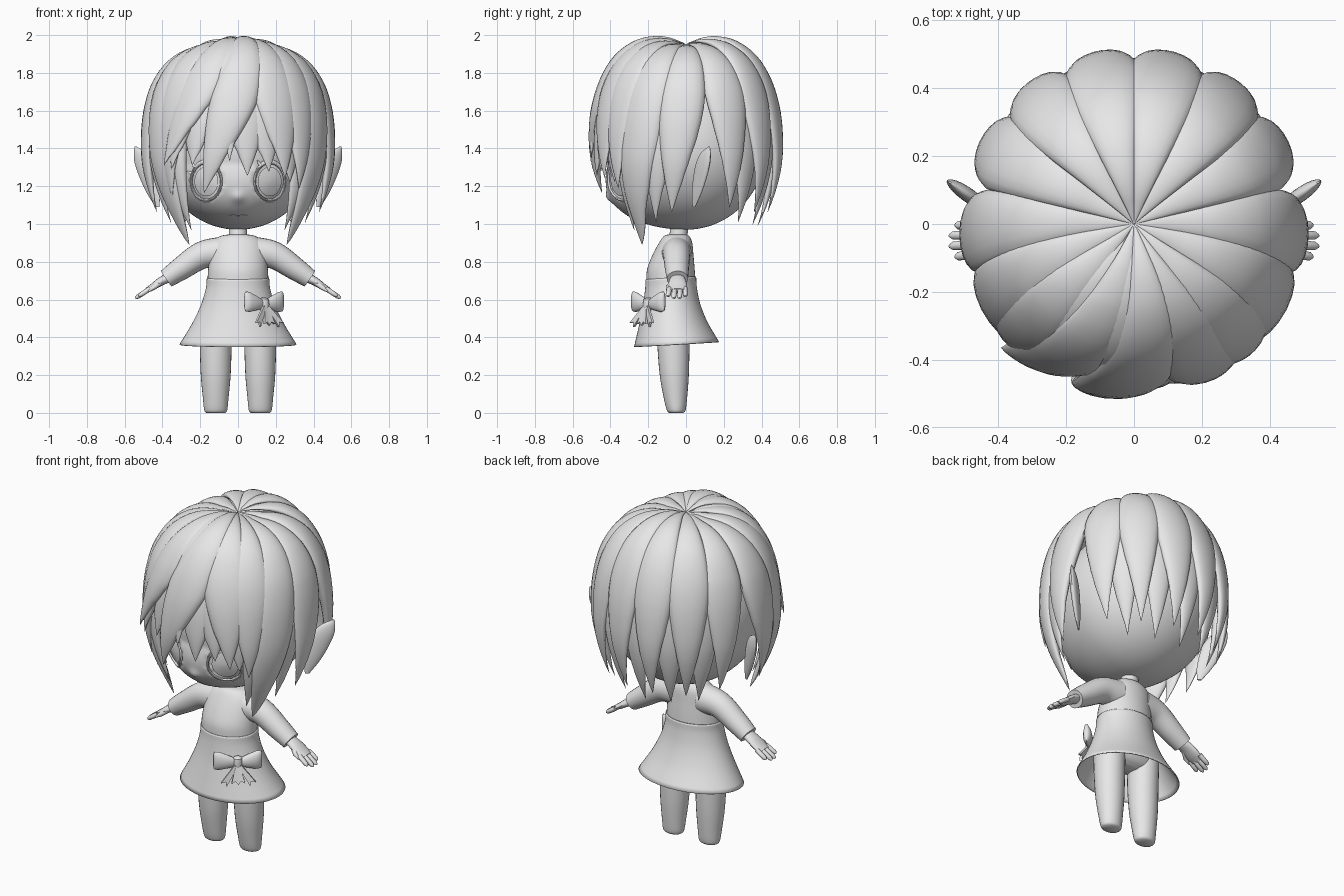
import bpy, bmesh, math
from mathutils import Vector

if "Cube" in bpy.data.objects:
    bpy.data.objects.remove(bpy.data.objects["Cube"], do_unlink=True)

clay = bpy.data.materials.new("plain_grey")
clay.use_nodes = True
GREY = (0.8, 0.8, 0.8, 1)
clay.diffuse_color = GREY
clay.node_tree.nodes["Principled BSDF"].inputs["Base Color"].default_value = GREY
parts = []


def finish(name, bm):
    bmesh.ops.recalc_face_normals(bm, faces=bm.faces)
    mesh = bpy.data.meshes.new(name)
    bm.to_mesh(mesh)
    bm.free()
    mesh.materials.append(clay)
    ob = bpy.data.objects.new(name, mesh)
    bpy.context.scene.collection.objects.link(ob)
    parts.append(ob)
    return ob


def loft(name, rings, cap_start=True, cap_end=True):
    """Skin a list of closed rings."""
    bm = bmesh.new()
    rows = [[bm.verts.new(p) for p in ring] for ring in rings]
    n = len(rows[0])
    for a, b in zip(rows, rows[1:]):
        for i in range(n):
            j = (i + 1) % n
            bm.faces.new((a[i], a[j], b[j], b[i]))
    if cap_start:
        bm.faces.new(rows[0])
    if cap_end:
        bm.faces.new(rows[-1])
    return finish(name, bm)


def oval(c, u, v, n=20):
    return [c + u * math.cos(k * math.tau / n) + v * math.sin(k * math.tau / n) for k in range(n)]


def column(name, rows, cx=0, lean=0, n=40, **caps):
    """Stack of flat ovals given as (z, y centre, x radius, y radius)."""
    return loft(name, [oval(Vector((cx, cy, z)), Vector((rx, 0, 0)), Vector((0, ry, lean * ry)), n)
                       for z, cy, rx, ry in rows], **caps)


def sweep(name, pts, radii, n=16, ref=(0, 1, 0)):
    """Oval tube along a path; each radius is a pair (across, along ref)."""
    pts = [Vector(p) for p in pts]
    rings = []
    for i, (p, r) in enumerate(zip(pts, radii)):
        t = (pts[min(i + 1, len(pts) - 1)] - pts[max(i - 1, 0)]).normalized()
        side = t.cross(Vector(ref)).normalized()
        rings.append(oval(p, side * r[0], side.cross(t) * r[1], n))
    return loft(name, rings)


def spline(pts, steps):
    """Catmull-Rom curve through the points."""
    p = [Vector(q) for q in pts]
    p = [2 * p[0] - p[1]] + p + [2 * p[-1] - p[-2]]
    out = []
    for a, b, c, d in zip(p, p[1:], p[2:], p[3:]):
        for k in range(steps):
            t = k / steps
            out.append(0.5 * (2 * b + (c - a) * t + (2 * a - 5 * b + 4 * c - d) * t * t
                              + (3 * b - a - 3 * c + d) * t ** 3))
    return out + [p[-2]]


# Head: a ball with a fuller lower face, small nose and sunken eye sockets
HR, HZ, HH = 0.42, 1.4, 0.43
EX, EZ, EW, EH = 0.168, 1.225, 0.08, 0.1


def fullness(z):
    return 1 + 0.4 * max(0, (1.32 - z) / 0.35)


def nose(x, z):
    return 0.018 * math.exp(-(x / 0.03) ** 2 - ((z - 1.14) / 0.03) ** 2)


def face(x, z, out=0):
    d = max(0, 1 - (x / HR) ** 2 - ((z - HZ) / HH) ** 2)
    return Vector((x, -HR * math.sqrt(d) * fullness(z) - nose(x, z) - out, z))


bm = bmesh.new()
bmesh.ops.create_uvsphere(bm, u_segments=128, v_segments=96, radius=1)
for v in bm.verts:
    x, y, z = v.co.x * HR, v.co.y * HR, HZ + v.co.z * HH
    if y < 0:
        y = y * fullness(z) - (nose(x, z) if y < -0.1 else 0)
        if ((abs(x) - EX) / EW) ** 2 + ((z - EZ) / EH) ** 2 < 1:
            y += 0.02
    v.co = (x, y, z)
finish("head", bm)

for s, side in ((1, "left"), (-1, "right")):
    # Eye rim, iris and lashes
    def eye(k, a, out):
        return face(s * (EX + k * EW * math.cos(a)), EZ + k * EH * math.sin(a), out)
    turn = [i * math.tau / 32 for i in range(33)]
    sweep(side + "_eye_rim", [eye(1, a, -0.003) for a in turn], [(0.007, 0.007)] * 33, 8)
    loft(side + "_iris", [[eye(k, a, -0.01) for a in turn[:-1]] for k in (0.78, 0.4, 0.05)],
         cap_start=False)
    arc = [math.radians(25 + 13 * i) for i in range(11)]
    sweep(side + "_upper_lash", [eye(1.05, a, 0.002) for a in arc],
          [(0.002 + 0.01 * math.sin(math.pi * i / 10), 0.008) for i in range(11)], 8)
    for a in (0.4, 0.8, 2.2):
        sweep(side + "_lash_tip", [eye(k, a, 0.006) for k in (1.05, 1.25, 1.45)],
              [(0.009, 0.006), (0.006, 0.005), (0.001, 0.001)], 8)

    # Pointed ear, wider towards the top and angled backwards
    out = Vector((s, 0.7, 0)).normalized()
    thin = Vector((0.7 * s, -1, 0)).normalized()
    rows = spline([(1.09, 0.02, 0.012), (1.16, 0.045, 0.04), (1.24, 0.075, 0.056),
                   (1.32, 0.105, 0.06), (1.375, 0.13, 0.042), (1.41, 0.162, 0.006)], 4)
    loft(side + "_ear", [oval(Vector((s * 0.41, 0.03, z)) + out * k, out * h, thin * h * 0.35)
                         for z, k, h in rows])

    # Sleeve, hand, fingers
    path = spline([(s * 0.08, -0.05, 0.85), (s * 0.19, -0.05, 0.835),
                   (s * 0.3, -0.048, 0.765), (s * 0.38, -0.045, 0.71)], 5)
    sweep(side + "_sleeve", path, [(0.084 - 0.034 * i / 15, 0.08 - 0.024 * i / 15) for i in range(16)], 24)
    sweep(side + "_hand", spline([(s * 0.36, -0.045, 0.72), (s * 0.41, -0.045, 0.695),
                                  (s * 0.45, -0.045, 0.668), (s * 0.485, -0.045, 0.647)], 3),
          [(0.027 - 0.0015 * i, 0.034 + 0.016 * math.sin(i / 9 * 2.6)) for i in range(10)])
    for i in range(4):
        y, reach = -0.045 + 0.028 * (i - 1.5), (0.055, 0.07, 0.07, 0.055)[i]
        sweep(side + "_finger", [(s * (0.465 + reach * k), y * (1 + 0.1 * k), 0.658 - reach * k * 0.65)
                                 for k in (0, 0.5, 0.95, 1.12)],
              [(0.013, 0.014), (0.013, 0.014), (0.012, 0.013), (0.005, 0.005)], 10)
    sweep(side + "_thumb", [(s * 0.41, -0.07, 0.69), (s * 0.445, -0.095, 0.665), (s * 0.475, -0.1, 0.642)],
          [(0.014, 0.014), (0.013, 0.013), (0.004, 0.004)], 10, (0, 0, 1))

    # Leg tapering to a small foot
    column(side + "_leg", spline([(0.5, -0.065, 0.085, 0.09), (0.35, -0.066, 0.084, 0.085),
                                  (0.2, -0.062, 0.079, 0.077), (0.08, -0.056, 0.068, 0.062),
                                  (0.015, -0.052, 0.061, 0.05), (0, -0.052, 0.05, 0.038)], 4), s * 0.118, n=28)

# Mouth
sweep("mouth", [face(0.01 * i, 1.045 + 0.0002 * i * i, -0.001) for i in range(-5, 6)],
      [(0.003, 0.003)] * 11, 6)

# Neck, top, hips and flared skirt
column("neck", [(0.9, -0.045, 0.05, 0.05), (1.02, -0.03, 0.045, 0.045)])
column("top", spline([(0.945, -0.048, 0.05, 0.048), (0.935, -0.05, 0.095, 0.068), (0.9, -0.055, 0.135, 0.088),
                      (0.83, -0.07, 0.15, 0.11), (0.76, -0.08, 0.158, 0.126), (0.69, -0.08, 0.162, 0.13)], 5))
column("hips", spline([(0.68, -0.08, 0.15, 0.12), (0.52, -0.066, 0.195, 0.1), (0.45, -0.066, 0.19, 0.08),
                       (0.42, -0.066, 0.1, 0.04)], 4))
skirt = column("skirt", spline([(0.715, -0.08, 0.165, 0.134), (0.66, -0.08, 0.17, 0.137),
                                (0.57, -0.077, 0.197, 0.152), (0.47, -0.068, 0.245, 0.182),
                                (0.363, -0.05, 0.31, 0.225)], 5), lean=0.06, n=56, cap_start=False, cap_end=False)
solid = skirt.modifiers.new("cloth", "SOLIDIFY")
solid.thickness = 0.006

# Bow on the hip, built in its own tilted frame
BU, BN = Vector((0.77, 0.64, 0)), Vector((0.64, -0.77, 0))
BW, UP = Vector((0.138, -0.2, 0.575)), Vector((0, 0, 1))
loft("bow_knot", [oval(BW + UP * h, BU * r, BN * r) for h, r in
                  ((-0.036, 0.01), (-0.028, 0.024), (0, 0.028), (0.028, 0.024), (0.036, 0.01))])
for s in (-1, 1):
    loft("bow_loop", [oval(BW + BU * s * u + UP * 0.012 * u / 0.1, UP * h, BN * d) for u, h, d in
                      ((0.01, 0.022, 0.014), (0.05, 0.037, 0.024), (0.1, 0.053, 0.024),
                       (0.125, 0.053, 0.016), (0.132, 0.044, 0.005))])
    for slant, length in ((0.72, 0.14), (0.17, 0.115)):
        bm = bmesh.new()
        axis = (BU * s * slant - UP + BN * 0.3).normalized()
        wide = axis.cross(BN).normalized()
        shape = ((0, -0.008), (length, -0.019), (length * 0.85, 0), (length, 0.019), (0, 0.008))
        f = bm.faces.new([bm.verts.new(BW + BN * 0.004 + axis * a + wide * w) for a, w in shape])
        ext = bmesh.ops.extrude_face_region(bm, geom=[f])
        bmesh.ops.translate(bm, vec=BN * 0.014, verts=[g for g in ext["geom"] if isinstance(g, bmesh.types.BMVert)])
        finish("bow_tail", bm)

# Hair: petal locks that follow one meridian from the crown to a pointed tip
MERIDIAN = spline([(0, 1.95), (0.12, 1.99), (0.25, 1.975), (0.365, 1.9), (0.445, 1.78), (0.495, 1.63),
                   (0.515, 1.47), (0.508, 1.3), (0.46, 1.12), (0.38, 0.95), (0.33, 0.86)], 16)


def lock(name, start, end, tip, width=0.118, scale=1.0, flare=0.0, taper=0.52):
    line = [p for p in MERIDIAN if p.y >= tip]
    steps = 30
    rings = []
    for i in range(steps + 1):
        t = i / steps
        k = min(len(line) - 1, round(t * (len(line) - 1)))
        p = line[k]
        d = (line[min(k + 1, len(line) - 1)] - line[max(k - 1, 0)]).normalized()
        a = math.radians(start + (end - start) * t ** 1.7)
        radial, across = Vector((math.sin(a), -math.cos(a), 0)), Vector((math.cos(a), math.sin(a), 0))
        normal = radial * -d.y + UP * d.x
        q = max(0, (t - taper) / (1 - taper))
        grow = min(1, p.x / 0.48) * (1 - q ** 1.6) + 0.008
        h = 0.05 * grow
        r = p.x * scale * (1 + flare * t ** 5)
        # The crown is a little lower towards the sides
        dip = 0.045 * math.sin(a) ** 2 * max(0, p.y - 1.7) / 0.3 * min(1, p.x / 0.12)
        c = radial * r + UP * (1.45 + (p.y - 1.45) * (scale if p.y > 1.45 else 1) - dip) - normal * h
        rings.append(oval(c, across * width * grow, normal * h, 18))
    loft(name, rings)


# Mirrored back and side locks: start angle, end angle, tip height, scale, taper
for s in (-1, 1):
    for start, end, tip, scale, taper in ((167, 169, 1.06, 1.01, 0.5), (142, 145, 1.06, 1.01, 0.5),
                                          (117, 121, 1.08, 1, 0.52), (92, 80, 1.06, 1, 0.6),
                                          (68, 48, 0.89, 1, 0.6)):
        lock("outer_lock", s * start, s * end, tip, 0.118, scale, 0, taper)
    for start, end, tip in ((155, 157, 0.99), (130, 135, 1.0), (80, 66, 1.0), (57, 42, 0.96)):
        lock("under_lock", s * start, s * end, tip, 0.105, 0.95, 0, 0.58)
lock("under_lock_back", 180, 180, 0.98, 0.105, 0.95)

# Fringe swept to one side: start, end, tip, width, scale, flare, taper
for row in ((44, 42, 1.18, 0.118, 1.0, 0, 0.55), (24, 30, 1.24, 0.125, 1.0, 0, 0.6),
            (12, -22, 1.16, 0.125, 1.01, 0, 0.6), (-6, -5, 1.33, 0.1, 0.99, 0, 0.5),
            (-14, -47, 1.3, 0.12, 1.0, 0.05, 0.6), (-30, -43, 1.28, 0.115, 0.98, 0.04, 0.6),
            (-46, -48, 1.14, 0.118, 1.0, 0, 0.55)):
    lock("fringe_lock", *row)
for start, end, tip in ((35, 36, 1.22), (16, 20, 1.27), (5, 6, 1.25), (-10, -12, 1.3), (-25, -30, 1.31)):
    lock("fringe_under_lock", start, end, tip, 0.105, 0.95, 0, 0.72)

# Smooth shading with crisp edges
bpy.ops.object.select_all(action="DESELECT")
for ob in parts:
    ob.select_set(True)
bpy.context.view_layer.objects.active = parts[0]
bpy.ops.object.shade_smooth_by_angle(angle=math.radians(45))
